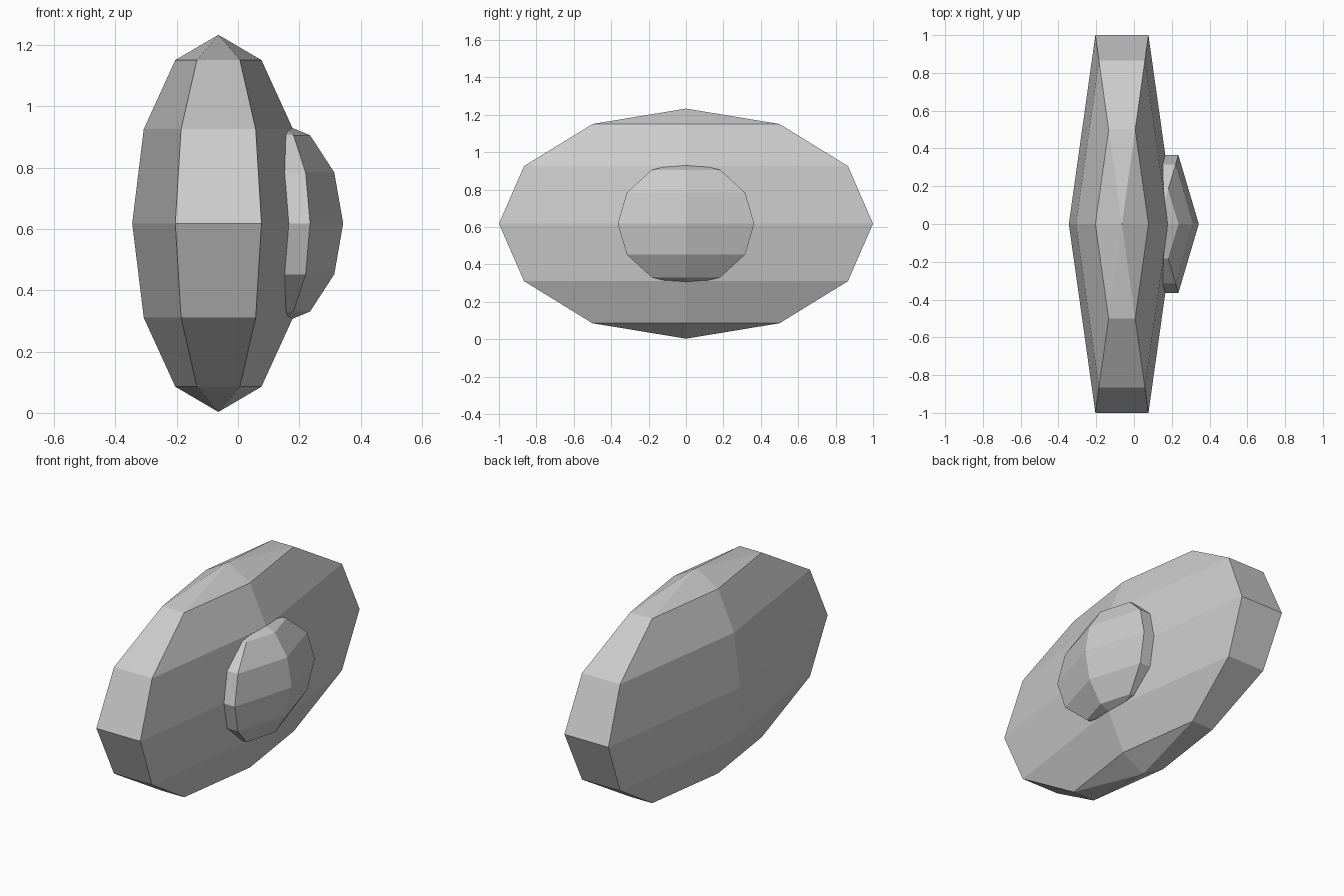
import bpy, bmesh
from math import sin, cos, radians, tau

if "Cube" in bpy.data.objects:
    bpy.data.objects.remove(bpy.data.objects["Cube"])


def faceted_ellipsoid(name, centre, radii, segments=6, rings=6):
    """Low-poly ellipsoid: half-circle profile spun about z, then scaled."""
    bm = bmesh.new()
    arc = []
    for i in range(rings + 1):
        a = radians(-90 + 180 * i / rings)
        arc.append(bm.verts.new((cos(a), 0, sin(a))))
    edges = [bm.edges.new(pair) for pair in zip(arc, arc[1:])]
    bmesh.ops.spin(bm, geom=arc + edges, cent=(0, 0, 0), axis=(0, 0, 1),
                   angle=tau, steps=segments, use_duplicate=False)
    bmesh.ops.remove_doubles(bm, verts=bm.verts, dist=1e-4)
    bmesh.ops.scale(bm, vec=radii, verts=bm.verts)
    bmesh.ops.translate(bm, vec=centre, verts=bm.verts)
    bmesh.ops.recalc_face_normals(bm, faces=bm.faces)
    mesh = bpy.data.meshes.new(name)
    bm.to_mesh(mesh)
    bm.free()
    obj = bpy.data.objects.new(name, mesh)
    bpy.context.collection.objects.link(obj)
    return obj


# Large flattened body, one hexagon corner pointing along each x direction
faceted_ellipsoid("body", (-0.064, 0, 0.618), (0.281, 1.1547, 0.615))

# Smaller boss of the same shape, half sunk into the +x side
faceted_ellipsoid("side_boss", (0.127, 0, 0.618), (0.216, 0.4215, 0.332))
